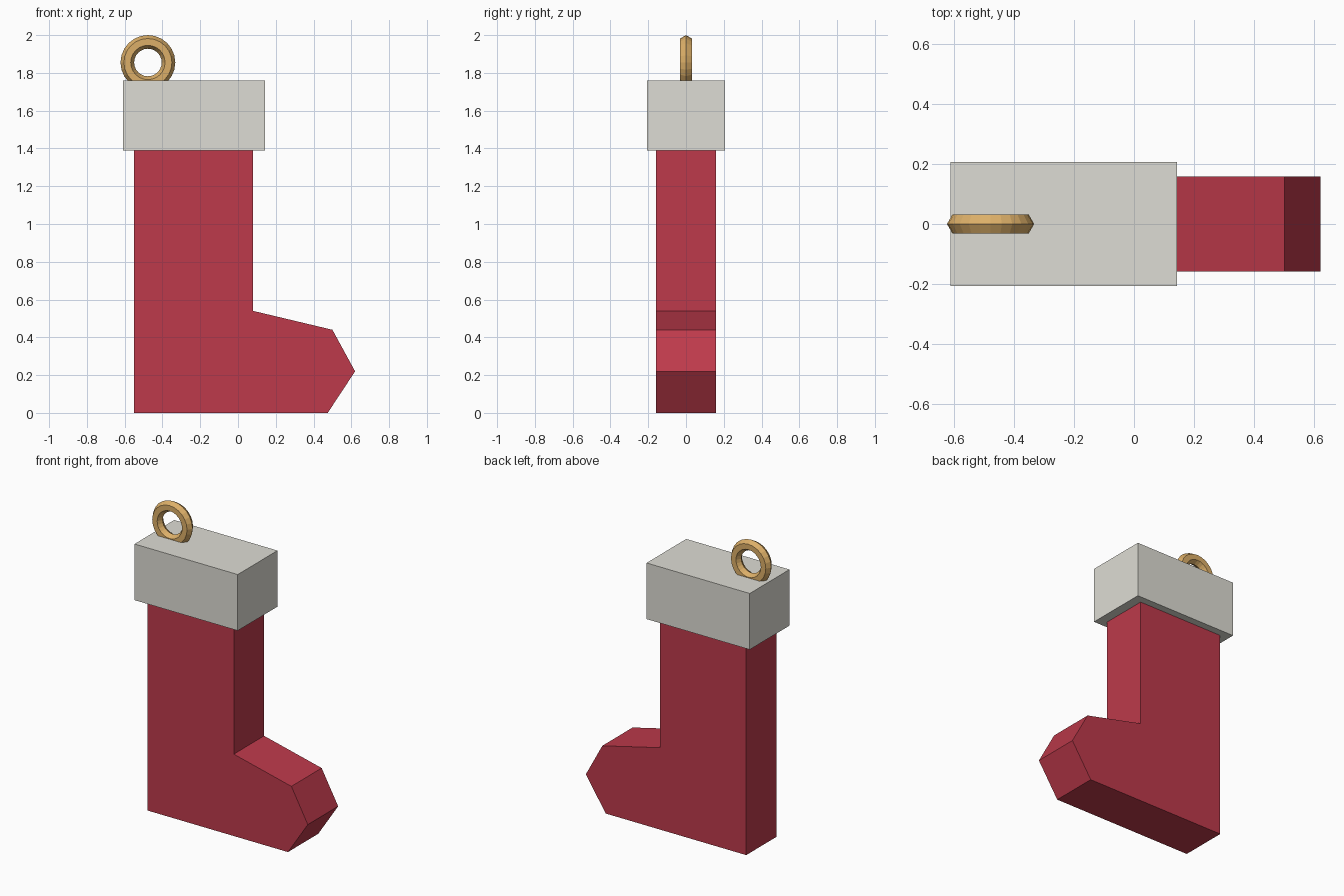
import bpy
import bmesh
from math import pi

cube = bpy.data.objects.get("Cube")
if cube:
    bpy.data.objects.remove(cube, do_unlink=True)


def material(name, rgb):
    mat = bpy.data.materials.new(name)
    mat.use_nodes = True
    color = (*rgb, 1.0)
    mat.diffuse_color = color
    mat.node_tree.nodes["Principled BSDF"].inputs["Base Color"].default_value = color
    return mat


def extrude_profile(name, points, half_depth, mat):
    """Solid made by extruding an x-z outline evenly along y."""
    bm = bmesh.new()
    face = bm.faces.new([bm.verts.new((x, -half_depth, z)) for x, z in points])
    ext = bmesh.ops.extrude_face_region(bm, geom=[face])
    new_verts = [v for v in ext["geom"] if isinstance(v, bmesh.types.BMVert)]
    bmesh.ops.translate(bm, verts=new_verts, vec=(0, 2 * half_depth, 0))
    bmesh.ops.recalc_face_normals(bm, faces=bm.faces)
    mesh = bpy.data.meshes.new(name)
    bm.to_mesh(mesh)
    bm.free()
    mesh.materials.append(mat)
    obj = bpy.data.objects.new(name, mesh)
    bpy.context.collection.objects.link(obj)
    return obj


red = material("red felt", (0.51, 0.042, 0.07))
white = material("warm white", (0.73, 0.72, 0.66))
gold = material("gold", (0.72, 0.43, 0.14))

# Stocking leg and foot with pointed toe
extrude_profile("stocking_body", [
    (-0.55, 0), (0.475, 0), (0.62, 0.22), (0.5, 0.44),
    (0.08, 0.54), (0.08, 1.42), (-0.55, 1.42)], 0.158, red)

# Cuff block around the top
extrude_profile("cuff", [
    (-0.61, 1.39), (0.143, 1.39), (0.143, 1.76), (-0.61, 1.76)], 0.207, white)

# Hanging ring, sunk slightly into the cuff
bpy.ops.mesh.primitive_torus_add(
    major_segments=24, minor_segments=6, major_radius=0.109, minor_radius=0.036,
    location=(-0.477, 0, 1.855), rotation=(pi / 2, 0, 0))
ring = bpy.context.object
ring.name = "hanging_ring"
ring.data.materials.append(gold)
